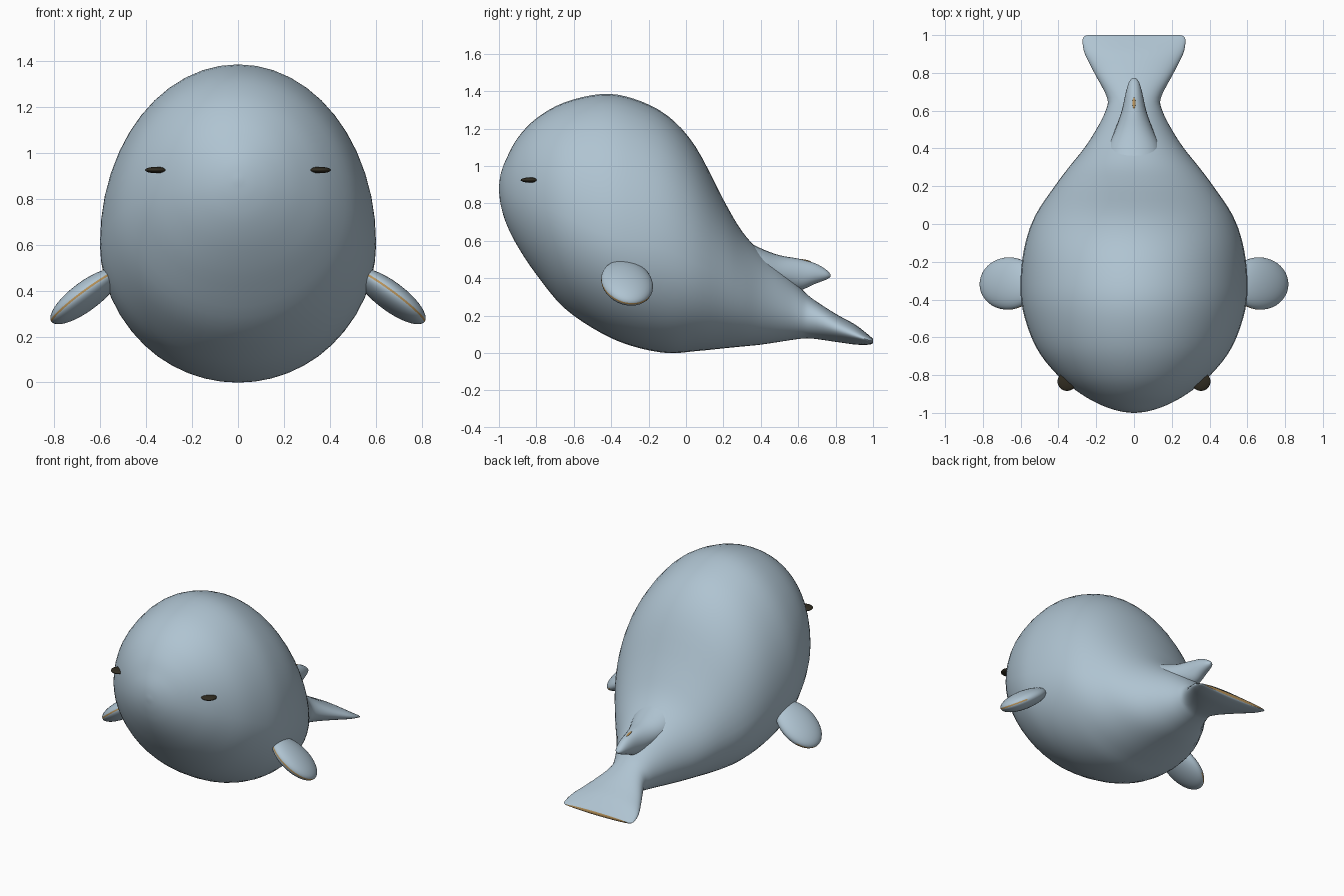
import bpy, bmesh, math
from mathutils import Vector, Matrix
from mathutils.bvhtree import BVHTree

cube = bpy.data.objects.get("Cube")
if cube:
    bpy.data.objects.remove(cube, do_unlink=True)


def make_material(name, rgb):
    mat = bpy.data.materials.new(name)
    mat.use_nodes = True
    color = (*rgb, 1.0)
    mat.diffuse_color = color
    bsdf = next(n for n in mat.node_tree.nodes if n.type == 'BSDF_PRINCIPLED')
    bsdf.inputs["Base Color"].default_value = color
    bsdf.inputs["Roughness"].default_value = 0.7
    return mat


blue = make_material("pale_blue_gray", (0.43, 0.55, 0.64))
black = make_material("dark_brown", (0.03, 0.025, 0.015))
tan = make_material("tan", (0.48, 0.29, 0.1))


def finish(bm, name, materials):
    bmesh.ops.recalc_face_normals(bm, faces=bm.faces)
    mesh = bpy.data.meshes.new(name)
    bm.to_mesh(mesh)
    bm.free()
    for mat in materials:
        mesh.materials.append(mat)
    obj = bpy.data.objects.new(name, mesh)
    bpy.context.collection.objects.link(obj)
    bpy.ops.object.select_all(action='DESELECT')
    obj.select_set(True)
    bpy.context.view_layer.objects.active = obj
    bpy.ops.object.shade_smooth_by_angle(angle=math.radians(50))
    return obj


def spline(rows, steps):
    """Smooth interpolation through rows of station values."""
    pts = [Vector(r) for r in rows]
    pts = [pts[0]] + pts + [pts[-1]]
    out = []
    for a, b, c, d in zip(pts, pts[1:], pts[2:], pts[3:]):
        for i in range(steps):
            t = i / steps
            out.append(b + (c - a) * (t / 2) + (a * 2 - b * 5 + c * 4 - d) * (t * t / 2)
                       + (b * 3 - a - c * 3 + d) * (t ** 3 / 2))
    return out + [pts[-1]]


def loft(rows, steps=4, sides=48):
    """Rings made of an upper and a lower half ellipse: y, top, bottom, half width, widest height."""
    bm = bmesh.new()
    rings = []
    for y, top, bottom, half, mid in spline(rows, steps):
        ring = []
        for i in range(sides):
            a = math.tau * i / sides
            s = math.sin(a)
            z = mid + s * ((top - mid) if s > 0 else (mid - bottom))
            ring.append(bm.verts.new((half * math.cos(a), y, z)))
        rings.append(ring)
    for r, q in zip(rings, rings[1:]):
        for i in range(sides):
            j = (i + 1) % sides
            bm.faces.new((r[i], r[j], q[j], q[i]))
    bm.faces.new(rings[0])
    end = bm.faces.new(rings[-1])
    return bm, end


# Body and tail
body_rows = [
    (-1.0, .89, .87, .01, .88),
    (-.99, .96, .79, .08, .87),
    (-.96, 1.04, .69, .17, .86),
    (-.9, 1.15, .57, .28, .84),
    (-.8, 1.255, .42, .405, .8),
    (-.65, 1.34, .24, .52, .73),
    (-.45, 1.385, .105, .59, .64),
    (-.28, 1.36, .035, .6, .59),
    (-.1, 1.27, 0, .575, .55),
    (.05, 1.105, .01, .52, .48),
    (.2, .82, .025, .42, .4),
    (.3, .65, .035, .345, .34),
    (.4, .54, .045, .265, .29),
    (.5, .455, .06, .2, .25),
    (.6, .36, .075, .15, .21),
    (.67, .295, .078, .143, .18),
    (.8, .21, .06, .21, .13),
    (.9, .155, .046, .26, .095),
    (.96, .11, .044, .272, .075),
    (.99, .085, .047, .267, .066),
    (1.0, .075, .054, .245, .063),
]
bm, end = loft(body_rows)
end.material_index = 1
tree = BVHTree.FromBMesh(bm)
finish(bm, "body", [blue, tan])

# Back fin
fin_rows = [
    (.28, .62, .4, .16, .5),
    (.4, .56, .39, .14, .46),
    (.5, .523, .36, .1, .43),
    (.6, .505, .335, .065, .42),
    (.69, .48, .37, .045, .42),
    (.75, .445, .393, .027, .418),
    (.773, .42, .408, .008, .414),
]
bm, end = loft(fin_rows, sides=24)
finish(bm, "back_fin", [blue])


def ellipsoid(name, radii, matrix, materials, rim=None):
    bm = bmesh.new()
    bmesh.ops.create_uvsphere(bm, u_segments=40, v_segments=21, radius=1)
    for f in bm.faces:
        c = f.calc_center_median()
        if rim and rim(c):
            f.material_index = 1
    bmesh.ops.transform(bm, matrix=matrix @ Matrix.Diagonal((*radii, 1)), verts=bm.verts)
    return finish(bm, name, materials)


# Fleck on the back fin
ellipsoid("back_fin_fleck", (.008, .03, .004),
          Matrix.Translation((0, .64, .495)) @ Matrix.Rotation(-.22, 4, 'X'), [tan])

for side, word in ((1, "left"), (-1, "right")):
    # Flipper with a thin rim along its outer and front edge
    along = Vector((side * .79, .08, -.6)).normalized()
    across = Vector((0, 1, -.2))
    across = (across - along * across.dot(along)).normalized()
    normal = along.cross(across)
    turn = Matrix((along, across, normal)).transposed().to_4x4()
    ellipsoid(f"{word}_flipper", (.185, .14, .06),
              Matrix.Translation((side * .665, -.315, .375)) @ turn, [blue, tan],
              lambda c: abs(c.z) < .05 and (c.x > .6 or c.y < -.6))

    # Eye set on the head surface
    spot, out, _, _ = tree.ray_cast(Vector((side * .355, -2, .925)), Vector((0, 1, 0)))
    if out.y > 0:
        out = -out
    turn = out.to_track_quat('Z', 'Y').to_matrix().to_4x4()
    ellipsoid(f"{word}_eye", (.05, .05, .014), Matrix.Translation(spot) @ turn, [black])
